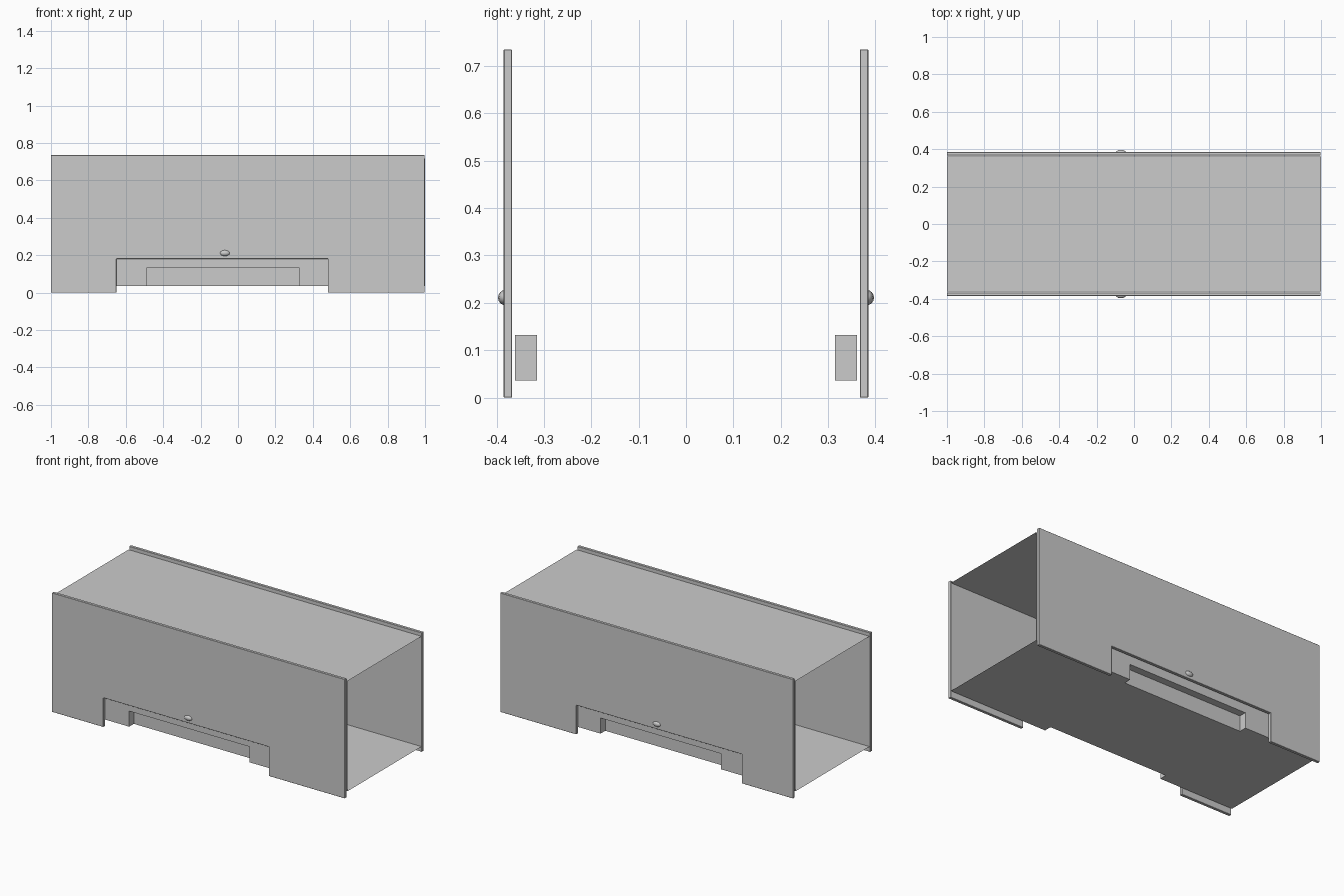
import bpy, bmesh

if "Cube" in bpy.data.objects:
    bpy.data.objects.remove(bpy.data.objects["Cube"])

X0, X1 = -1.0, 1.0          # tube length
P0, P1 = -0.49, 0.33        # pocket ends
Y, YP = 0.361, 0.315        # tube wall, pocket back
ZB, ZP, ZT = 0.036, 0.132, 0.716


def finish(name, bm):
    me = bpy.data.meshes.new(name)
    bm.to_mesh(me)
    bm.free()
    ob = bpy.data.objects.new(name, me)
    bpy.context.collection.objects.link(ob)
    return ob


def sweep(bm, profile, xa, xb):
    """Closed (y, z) profile swept along x, ends left open."""
    a = [bm.verts.new((xa, y, z)) for y, z in profile]
    b = [bm.verts.new((xb, y, z)) for y, z in profile]
    for i in range(len(profile)):
        j = (i + 1) % len(profile)
        bm.faces.new((a[i], a[j], b[j], b[i]))


# Open-ended sheet tube with a pocket in the lower edge of each side
bm = bmesh.new()
plain = [(-Y, ZB), (-Y, ZT), (Y, ZT), (Y, ZB)]
stepped = [(-YP, ZB), (-YP, ZP), (-Y, ZP), (-Y, ZT),
           (Y, ZT), (Y, ZP), (YP, ZP), (YP, ZB)]
sweep(bm, plain, X0, P0)
sweep(bm, stepped, P0, P1)
sweep(bm, plain, P1, X1)
for s in (-1, 1):
    for x in (P0, P1):
        bm.faces.new([bm.verts.new((x, s * y, z)) for y, z in
                      ((Y, ZB), (Y, ZP), (YP, ZP), (YP, ZB))])
bmesh.ops.remove_doubles(bm, verts=bm.verts, dist=1e-5)
bmesh.ops.recalc_face_normals(bm, faces=bm.faces)
finish("inner_tube", bm)

# Notched side panels and their small domed buttons
outline = [(-1, 0), (-0.65, 0), (-0.65, 0.18), (0.48, 0.18),
           (0.48, 0), (0.998, 0), (0.998, 0.735), (-1, 0.735)]
for s, side in ((-1, "front"), (1, "back")):
    bm = bmesh.new()
    face = bm.faces.new([bm.verts.new((x, s * 0.367, z)) for x, z in outline])
    ext = bmesh.ops.extrude_face_region(bm, geom=[face])
    verts = [v for v in ext["geom"] if isinstance(v, bmesh.types.BMVert)]
    bmesh.ops.translate(bm, verts=verts, vec=(0, s * 0.018, 0))
    bmesh.ops.recalc_face_normals(bm, faces=bm.faces)
    panel = finish(side + "_panel", bm)
    bevel = panel.modifiers.new("edge", "BEVEL")
    bevel.width = 0.0015
    bevel.segments = 1

    bm = bmesh.new()
    bmesh.ops.create_uvsphere(bm, u_segments=12, v_segments=8, radius=1)
    button = finish(side + "_button", bm)
    button.location = (-0.07, s * 0.382, 0.211)
    button.scale = (0.027, 0.015, 0.016)
    for p in button.data.polygons:
        p.use_smooth = True
